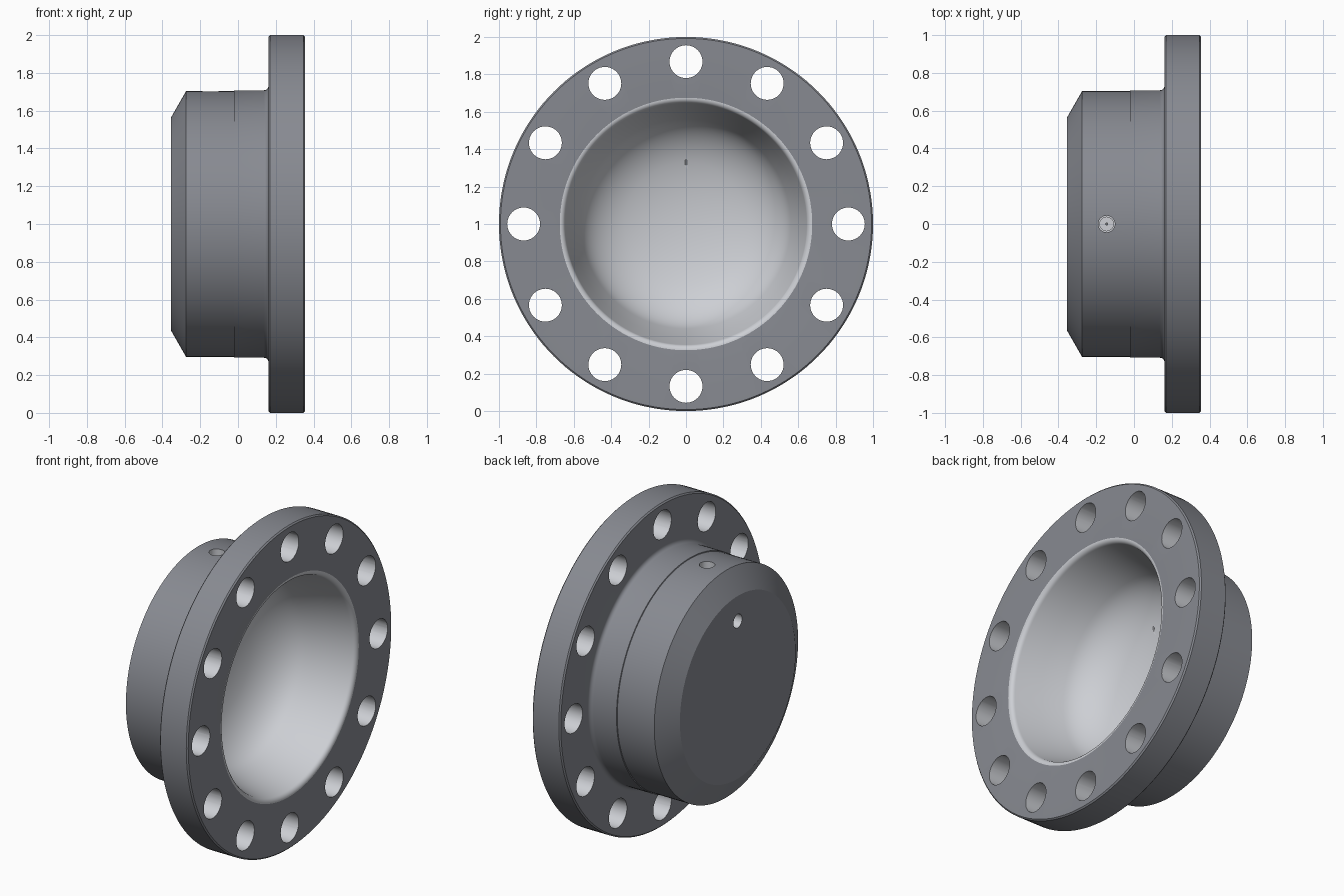
import bpy, bmesh, math
from mathutils import Matrix, Vector

if "Cube" in bpy.data.objects:
    bpy.data.objects.remove(bpy.data.objects["Cube"])

CENTRE = Vector((0, 0, 1))


def material(name, colour):
    mat = bpy.data.materials.new(name)
    mat.diffuse_color = (*colour, 1)
    mat.use_nodes = True
    mat.node_tree.nodes["Principled BSDF"].inputs["Base Color"].default_value = mat.diffuse_color
    return mat


# Slot 0: dark outside, slot 1: lighter inner surfaces
MATERIALS = [material("dark_metal", (0.245, 0.255, 0.285)),
             material("light_metal", (0.61, 0.625, 0.66))]


def arc(cx, cr, radius, a0, a1, steps):
    """Points (x, r) of a circular arc, angles in degrees."""
    return [(cx + radius * math.cos(math.radians(a0 + (a1 - a0) * i / steps)),
             cr + radius * math.sin(math.radians(a0 + (a1 - a0) * i / steps)))
            for i in range(steps + 1)]


def bezier(p, steps):
    """Cubic curve through control points p."""
    out = []
    for i in range(1, steps + 1):
        t = i / steps
        w = ((1 - t) ** 3, 3 * t * (1 - t) ** 2, 3 * t * t * (1 - t), t ** 3)
        out.append((sum(a * q[0] for a, q in zip(w, p)),
                    sum(a * q[1] for a, q in zip(w, p))))
    return out


def to_object(name, bm):
    mesh = bpy.data.meshes.new(name)
    bm.to_mesh(mesh)
    bm.free()
    for mat in MATERIALS:
        mesh.materials.append(mat)
    obj = bpy.data.objects.new(name, mesh)
    bpy.context.collection.objects.link(obj)
    return obj


def revolve(name, profile, segments=144):
    """Lathe an (x, r) profile about the horizontal x axis."""
    bm = bmesh.new()
    verts = [bm.verts.new((x, 0, r)) for x, r in profile]
    edges = [bm.edges.new(pair) for pair in zip(verts, verts[1:])]
    bmesh.ops.spin(bm, geom=verts + edges, cent=(0, 0, 0), axis=(1, 0, 0),
                   angle=math.tau, steps=segments, use_duplicate=False)
    bmesh.ops.remove_doubles(bm, verts=bm.verts, dist=1e-5)
    bmesh.ops.recalc_face_normals(bm, faces=bm.faces)
    for f in bm.faces:  # cavity faces take the light material
        c = f.calc_center_median()
        f.material_index = int(c.x > -0.25 and math.hypot(c.y, c.z) < 0.672)
    bmesh.ops.translate(bm, verts=bm.verts, vec=CENTRE)
    return to_object(name, bm)


def drill(body, start, end, radius, sides=40):
    """Cut a round hole between two points."""
    start, end = Vector(start), Vector(end)
    d = end - start
    mat = (Matrix.Translation((start + end) / 2)
           @ d.to_track_quat('Z', 'Y').to_matrix().to_4x4())
    bm = bmesh.new()
    bmesh.ops.create_cone(bm, cap_ends=True, segments=sides, radius1=radius,
                          radius2=radius, depth=d.length, matrix=mat)
    for f in bm.faces:
        f.material_index = 1
    cutter = to_object("drill", bm)
    cutter.hide_render = True
    mod = body.modifiers.new("hole", 'BOOLEAN')
    mod.operation, mod.solver, mod.object = 'DIFFERENCE', 'EXACT', cutter
    bpy.context.view_layer.objects.active = body
    bpy.ops.object.modifier_apply(modifier=mod.name)
    bpy.data.objects.remove(cutter)


# Outer shape: chamfered boss, small step, fillet, flange
profile = [(-0.354, 0), (-0.354, 0.565), (-0.275, 0.703),
           (-0.022, 0.703), (-0.020, 0.708)]
profile += arc(0.137, 0.733, 0.025, -90, 0, 5)
profile += [(0.162, 0.992), (0.170, 1.0), (0.346, 1.0), (0.354, 0.992)]
# Rounded mouth, tapered wall and dished floor of the cavity
profile += arc(0.324, 0.675, 0.030, 0, -80, 6)
profile += [(0.18, 0.605), (0.05, 0.56)]
profile += bezier([(0.05, 0.56), (-0.04, 0.53), (-0.11, 0.44), (-0.145, 0.33)], 12)
profile += bezier([(-0.145, 0.33), (-0.175, 0.235), (-0.19, 0.12), (-0.19, 0)], 8)
flange = revolve("flanged_cup", profile)

# Ring of twelve bolt holes
for i in range(12):
    a = math.tau * i / 12
    y, z = 0.868 * math.sin(a), 1 + 0.868 * math.cos(a)
    drill(flange, (0.05, y, z), (0.45, y, z), 0.088)

# Ports: stepped top hole, end-face hole and fine passage into the cavity
drill(flange, (-0.145, 0, 1.8), (-0.145, 0, 1.66), 0.044)
drill(flange, (-0.145, 0, 1.7), (-0.145, 0, 1.47), 0.036)
drill(flange, (-0.45, 0, 1.41), (-0.19, 0, 1.41), 0.042)
drill(flange, (-0.145, 0, 1.5), (-0.145, 0, 1.25), 0.006, 12)

bpy.ops.object.select_all(action='DESELECT')
flange.select_set(True)
bpy.context.view_layer.objects.active = flange
bpy.ops.object.shade_smooth_by_angle(angle=math.radians(28))
